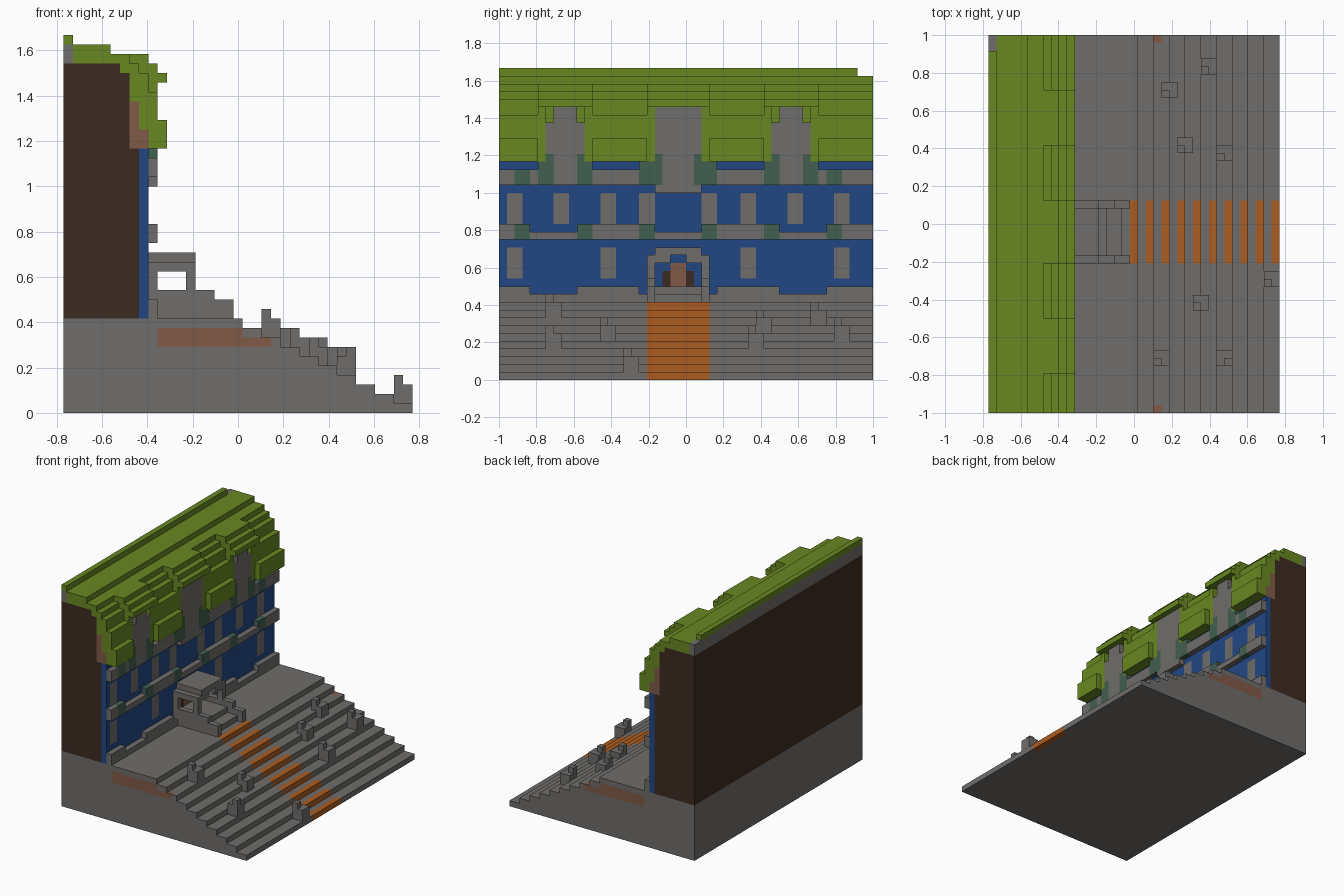
import bpy
import bmesh

cube = bpy.data.objects.get("Cube")
if cube:
    bpy.data.objects.remove(cube, do_unlink=True)

UNIT = 2 / 48            # edge of one block
NX, NY = 37, 48          # footprint in blocks
cells = {}               # block position -> part name


def material(name, rgb):
    linear = [((c / 255 + 0.055) / 1.055) ** 2.4 for c in rgb] + [1]
    mat = bpy.data.materials.new(name)
    mat.use_nodes = True
    mat.diffuse_color = linear
    bsdf = mat.node_tree.nodes["Principled BSDF"]
    bsdf.inputs["Base Color"].default_value = linear
    bsdf.inputs["Roughness"].default_value = 1
    return mat


stone = material("stone grey", (111, 109, 107))
grass = material("grass green", (104, 135, 33))
blue = material("facade blue", (33, 71, 132))
earth = material("dark earth", (60, 43, 33))
clay = material("clay", (129, 90, 70))
copper = material("weathered teal", (66, 94, 80))
orange = material("carpet orange", (171, 92, 32))

PARTS = {
    "terrace": stone, "carpet": orange, "stumps": stone, "clay_seam": clay,
    "cliff": earth, "cliff_cap": stone, "facade": blue, "windows": stone,
    "ledges": stone, "pillars": stone, "moss": copper, "canopy": grass,
    "porch": stone, "door": clay, "door_sides": earth,
}


def fill(part, x, y, z):
    """Fill a block range with a part; None carves it away."""
    for i in range(*x):
        for j in range(*y):
            for k in range(*z):
                if part:
                    cells[i, j, k] = part
                else:
                    cells.pop((i, j, k), None)


def mirrored(part, x, y, z):
    """Fill a range and its mirror image about the doorway."""
    fill(part, x, y, z)
    fill(part, x, (46 - y[1], 46 - y[0]), z)


def ground(i):
    return min(10, (38 - i) // 2)


ALL = (0, NY)
ENDS = ((0, 1), (NY - 1, NY))

# Terrace and wide stairs, with the carpet on the outer edge of each tread
for i in range(NX):
    fill("terrace", (i, i + 1), ALL, (0, ground(i)))
for i in range(18, NX, 2):
    fill("carpet", (i, i + 1), (19, 27), (ground(i) - 1, ground(i)))

# Broken stumps on the stairs
for i, j, tall in ((27, 43, 0), (22, 40, 0), (24, 33, 0), (29, 32, 0),
                   (35, 16, 0), (26, 13, 0), (21, 6, 0), (29, 6, 1)):
    base = ground(i + 1)
    fill("stumps", (i, i + 2), (j, j + 2), (base, base + 2))
    fill("stumps", (i + tall, i + tall + 1), (j, j + 1), (base, base + 3))

# Cliff behind the facade
fill("cliff", (0, 7), ALL, (10, 37))
fill("cliff", (7, 8), ALL, (10, 36))
fill("cliff_cap", (0, 1), ALL, (37, 39))
fill("facade", (8, 9), ALL, (10, 28))

# Clay seams showing at both ends
for end in ENDS:
    fill("clay_seam", (10, 19), end, (7, 9))
    fill("clay_seam", (19, 22), end, (7, 8))
    fill("clay_seam", (7, 8), end, (28, 33))
    fill("clay_seam", (8, 9), end, (28, 30))

# Windows
for j in (1, 13):
    mirrored("windows", (8, 9), (j, j + 2), (13, 17))
for j in (1, 7, 13, 18):
    mirrored("windows", (8, 9), (j, j + 2), (20, 24))

# Canopy: top height of each column, raised in mounds above the pillars
tops = {1: 39, 2: 39, 3: 39, 4: 39, 5: 38, 6: 38, 7: 37, 8: 36, 9: 34, 10: 31}
undersides = {5: 37, 6: 36, 7: 36, 8: 28, 9: 28, 10: 28}
fill("canopy", (0, 1), (0, 46), (39, 40))
for i, top in tops.items():
    fill("canopy", (i, i + 1), ALL, (undersides.get(i, 37), top))
for end in ENDS:
    fill("canopy", (7, 8), end, (33, 36))
    fill("clay_seam", (8, 9), end, (28, 30))
slots = ((6, 11), (20, 26), (35, 40))
for a, b in slots:
    for i, top in ((7, 38), (8, 38), (9, 37), (10, 36)):
        fill("canopy", (i, i + 1), (a - 1, b + 1), (34, top))
    fill(None, (10, 11), (a - 1, b + 1), (28, 35))
    fill(None, (9, 10), (a, b), (28, 35))

# Base, middle and upper ledges
X = (9, 10)
fill("ledges", X, ALL, (10, 11))
for span in ((0, 4), (10, 18)):
    mirrored("ledges", X, span, (11, 12))
    mirrored("ledges", X, span, (19, 20))
fill("ledges", X, (42, NY), (11, 12))
fill("ledges", X, (42, NY), (19, 20))
fill("ledges", X, ALL, (18, 19))
fill("ledges", X, ALL, (25, 27))

# Pillars rising into the canopy
for a, b in slots:
    fill("pillars", X, (a, b), (25, 33))
    fill("pillars", X, (a + 1, b - 1), (33, 35))
fill("pillars", X, (20, 26), (24, 35))

# Weathered patches on the ledges and pillar feet
for j in (2, 10, 18):
    mirrored("moss", X, (j, j + 2), (18, 20))
mirrored("moss", X, (2, 4), (25, 27))
for span in ((5, 7), (10, 12), (18, 21)):
    mirrored("moss", X, span, (25, 28))
for span in ((6, 7), (10, 11), (20, 21)):
    mirrored("moss", X, span, (28, 29))

# Porch with side windows, open front and entrance steps
fill("porch", (9, 14), (19, 27), (10, 16))
fill("porch", (9, 14), (20, 26), (16, 17))
fill(None, (9, 14), (20, 26), (12, 15))
fill(None, (9, 14), (22, 24), (15, 16))
fill(None, (10, 13), (19, 27), (13, 15))
fill("porch", (14, 15), (20, 26), (10, 12))
fill("porch", (15, 17), (20, 26), (10, 11))
for wall in ((19, 20), (26, 27)):
    fill("porch", (14, 16), wall, (10, 13))
    fill("porch", (16, 18), wall, (10, 12))
fill("door_sides", (8, 9), (21, 25), (12, 14))
fill("door", (8, 9), (22, 24), (12, 15))


def build(part, mat):
    """Make one object from the exposed sides of a part, joined into strips."""
    bm = bmesh.new()
    own = [c for c, name in cells.items() if name == part]
    for axis in range(3):
        run = 0 if axis == 1 else 1
        side = 3 - axis - run
        for step in (-1, 1):
            def beside(c):
                return c[:axis] + (c[axis] + step,) + c[axis + 1:]

            shown = {c for c in own if beside(c) not in cells}
            for cell in sorted(shown):
                before = list(cell)
                before[run] -= 1
                if tuple(before) in shown:
                    continue
                after = list(cell)
                while tuple(after) in shown:
                    after[run] += 1
                corners = []
                for r, s in ((cell[run], 0), (after[run], 0),
                             (after[run], 1), (cell[run], 1)):
                    p = list(cell)
                    p[axis] += step > 0
                    p[run] = r
                    p[side] += s
                    corners.append(bm.verts.new((
                        (p[0] - NX / 2) * UNIT, (p[1] - NY / 2) * UNIT,
                        p[2] * UNIT)))
                face = bm.faces.new(corners)
                face.normal_update()
                if face.normal[axis] * step < 0:
                    face.normal_flip()
    bmesh.ops.remove_doubles(bm, verts=bm.verts, dist=UNIT / 100)
    mesh = bpy.data.meshes.new(part)
    bm.to_mesh(mesh)
    bm.free()
    mesh.materials.append(mat)
    bpy.context.collection.objects.link(bpy.data.objects.new(part, mesh))


for part, mat in PARTS.items():
    build(part, mat)
